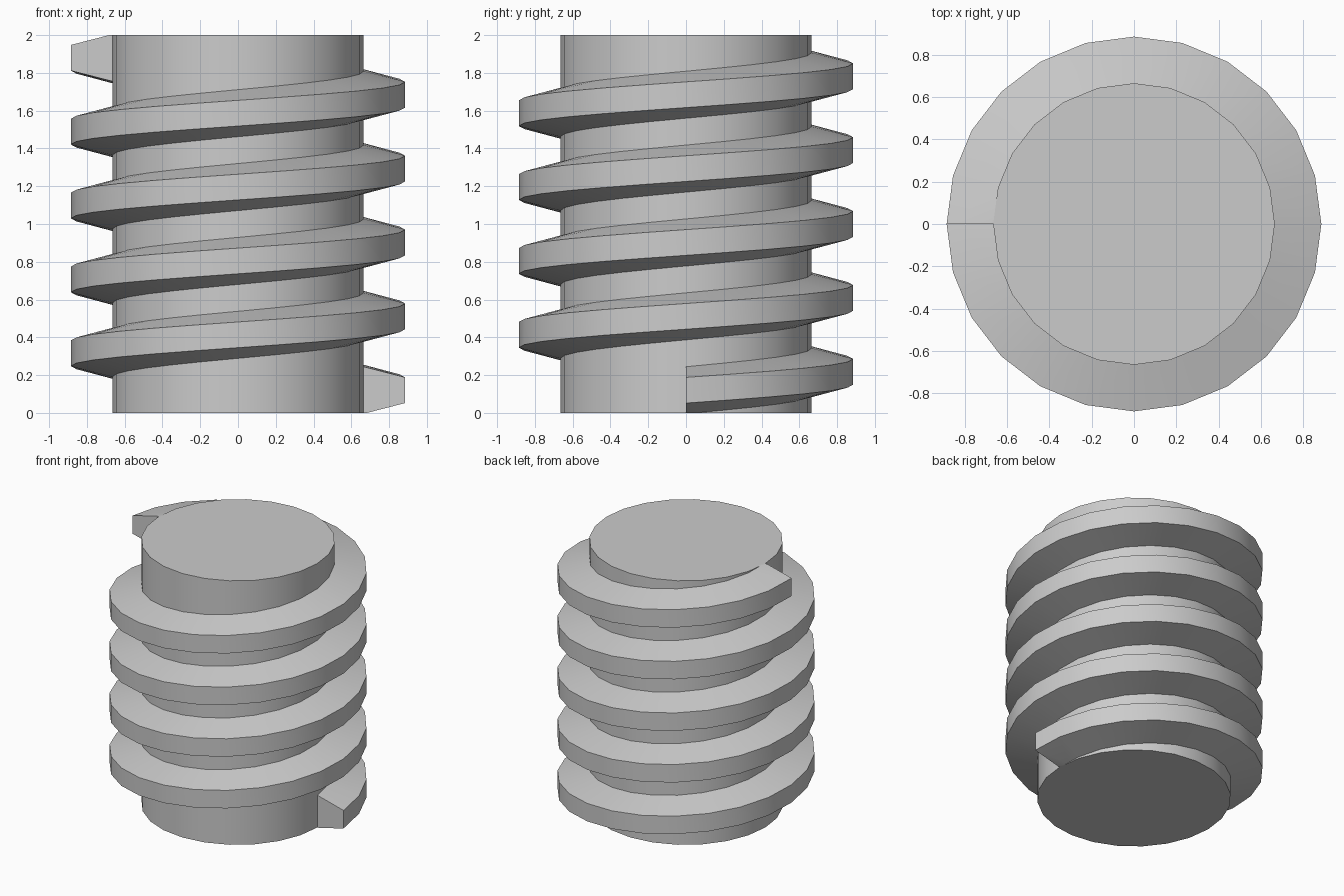
import bpy, bmesh, math
from mathutils import Vector

cube = bpy.data.objects.get("Cube")
if cube:
    bpy.data.objects.remove(cube, do_unlink=True)

SEGMENTS = 24
HEIGHT = 2.0
CORE_RADIUS = 0.665
TURNS = 4.5
START_Z = 0.12
RISE = HEIGHT - 2 * START_Z

grey = bpy.data.materials.new("plain grey")
grey.use_nodes = True
colour = (0.6, 0.6, 0.6, 1)
grey.diffuse_color = colour
grey.node_tree.nodes["Principled BSDF"].inputs["Base Color"].default_value = colour


def finish(bm, name):
    """Turn a bmesh into a smooth shaded object with sharp edges kept."""
    bmesh.ops.recalc_face_normals(bm, faces=bm.faces)
    mesh = bpy.data.meshes.new(name)
    bm.to_mesh(mesh)
    bm.free()
    obj = bpy.data.objects.new(name, mesh)
    bpy.context.collection.objects.link(obj)
    mesh.materials.append(grey)
    bpy.ops.object.select_all(action='DESELECT')
    obj.select_set(True)
    bpy.context.view_layer.objects.active = obj
    bpy.ops.object.shade_smooth_by_angle(angle=math.radians(30))
    return obj


# Cylindrical core
bm = bmesh.new()
ring = [bm.verts.new((CORE_RADIUS * math.cos(a), CORE_RADIUS * math.sin(a), 0))
        for a in (math.tau * i / SEGMENTS for i in range(SEGMENTS))]
base = bm.faces.new(ring)
wall = bmesh.ops.extrude_face_region(bm, geom=[base], use_keep_orig=True)
top = [v for v in wall["geom"] if isinstance(v, bmesh.types.BMVert)]
bmesh.ops.translate(bm, verts=top, vec=(0, 0, HEIGHT))
finish(bm, "core")

# Helical thread: a tapered profile swept around the core, slightly sunk into it
profile = [(0.655, -0.127), (0.885, -0.068), (0.885, 0.068), (0.655, 0.127)]
steps = int(SEGMENTS * TURNS)
bm = bmesh.new()
sections = []
for i in range(steps + 1):
    a = math.tau * i / SEGMENTS
    z = START_Z + RISE * i / steps
    sections.append([bm.verts.new((r * math.cos(a), r * math.sin(a), z + dz))
                     for r, dz in profile])
for lower, upper in zip(sections, sections[1:]):
    for k in range(4):
        n = (k + 1) % 4
        bm.faces.new((lower[k], lower[n], upper[n], upper[k]))
bm.faces.new(sections[0])
bm.faces.new(sections[-1])

# Trim the thread flush with both ends of the core
for z, direction in ((0, -1), (HEIGHT, 1)):
    cut = bmesh.ops.bisect_plane(
        bm, geom=bm.verts[:] + bm.edges[:] + bm.faces[:],
        plane_co=Vector((0, 0, z)), plane_no=Vector((0, 0, direction)),
        clear_outer=True)
    rim = [e for e in cut["geom_cut"] if isinstance(e, bmesh.types.BMEdge)]
    bmesh.ops.holes_fill(bm, edges=rim, sides=0)
finish(bm, "thread")
